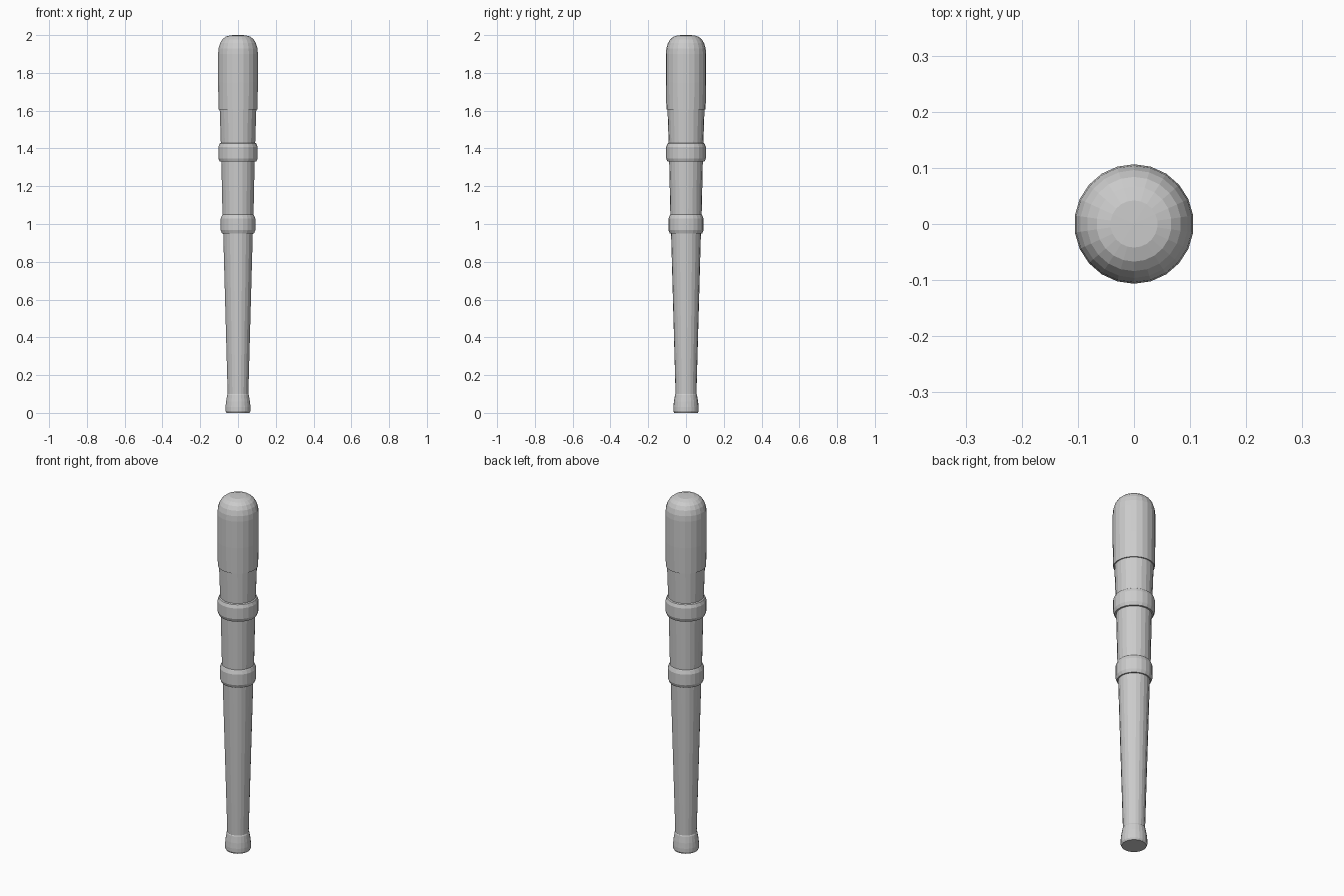
import bpy, bmesh, math

if "Cube" in bpy.data.objects:
    bpy.data.objects.remove(bpy.data.objects["Cube"])

SIDES = 22


def lathe(name, profile):
    """Revolve (radius, z) points around z; radius 0 closes at a pole."""
    bm = bmesh.new()
    rings = []
    for r, z in profile:
        if r == 0:
            rings.append([bm.verts.new((0, 0, z))] * SIDES)
            continue
        angles = [math.pi / 2 + 2 * math.pi * i / SIDES for i in range(SIDES)]
        rings.append([bm.verts.new((r * math.cos(a), r * math.sin(a), z)) for a in angles])
    for low, high in zip(rings, rings[1:]):
        for i in range(SIDES):
            j = (i + 1) % SIDES
            corners = dict.fromkeys((low[i], low[j], high[j], high[i]))
            bm.faces.new(list(corners))
    bmesh.ops.recalc_face_normals(bm, faces=bm.faces)
    mesh = bpy.data.meshes.new(name)
    bm.to_mesh(mesh)
    bm.free()
    obj = bpy.data.objects.new(name, mesh)
    bpy.context.collection.objects.link(obj)
    return obj


def collar(name, z, r, r_low, r_high):
    """Rounded band around the shaft, centred at height z."""
    return lathe(name, [(r_low, z - 0.05), (r - 0.007, z - 0.05), (r, z - 0.032),
                        (r, z + 0.028), (r - 0.007, z + 0.046), (r_high, z + 0.05)])


# tapered shaft
lathe("shaft", [(0.055, 0.09), (0.079, 0.95), (0.083, 1.05),
                (0.089, 1.33), (0.092, 1.43), (0.098, 1.61)])

# flared knob at the foot
lathe("handle_knob", [(0, 0), (0.062, 0), (0.067, 0.01), (0.067, 0.03),
                      (0.064, 0.06), (0.058, 0.095), (0.055, 0.1)])

# two raised bands
collar("lower_band", 1.0, 0.093, 0.079, 0.083)
collar("upper_band", 1.38, 0.105, 0.089, 0.092)

# thick barrel end with domed top
lathe("barrel_cap", [(0.097, 1.605), (0.104, 1.605), (0.1065, 1.75), (0.1065, 1.9),
                     (0.104, 1.93), (0.096, 1.957), (0.084, 1.977),
                     (0.067, 1.991), (0.042, 1.999), (0, 2.0)])
